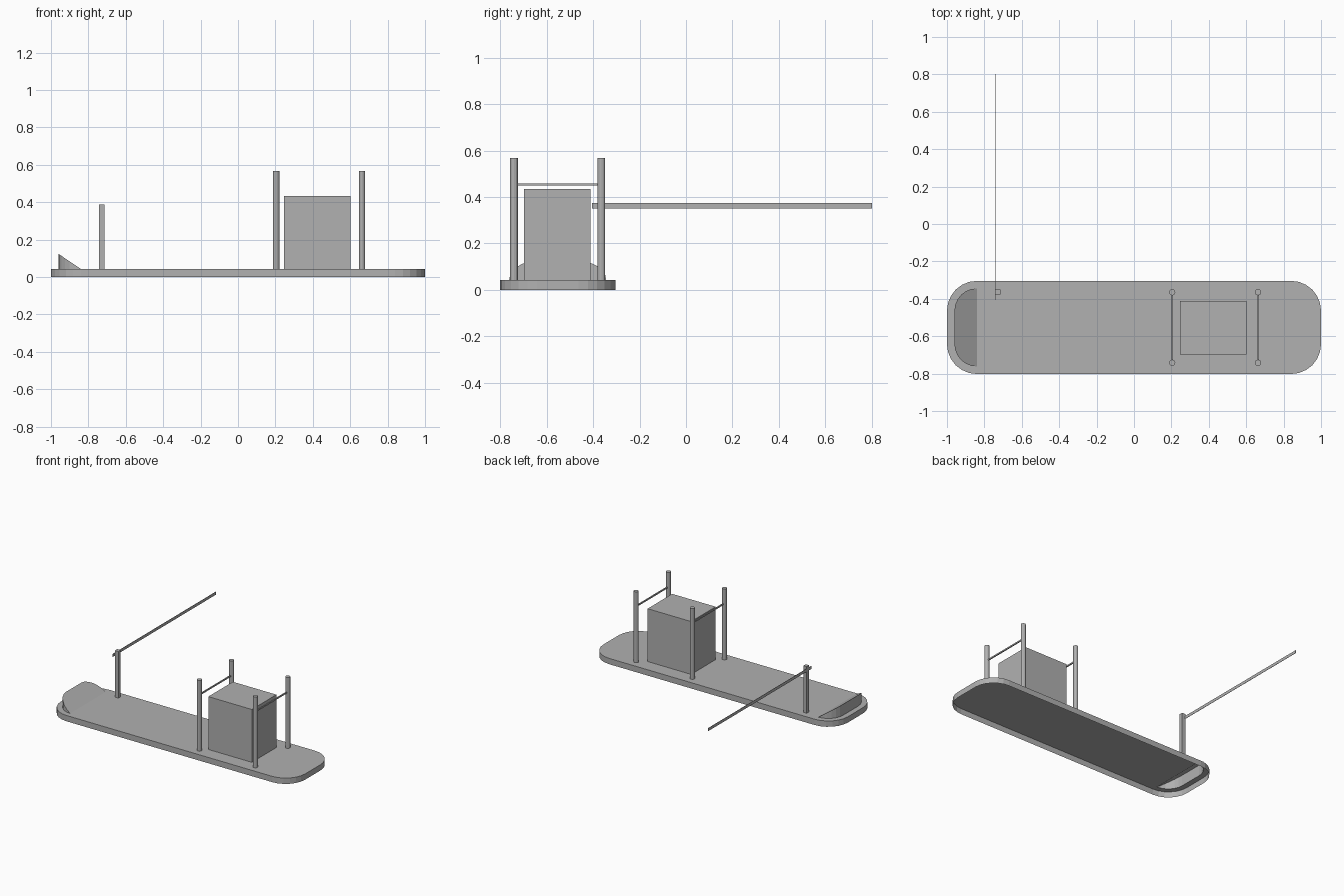
import bpy, bmesh
from math import sin, cos, pi

if "Cube" in bpy.data.objects:
    bpy.data.objects.remove(bpy.data.objects["Cube"])

DECK = 0.043                      # deck height
Y0, Y1 = -0.802, -0.304           # deck sides

GREY = bpy.data.materials.new("dark_grey")
GREY.diffuse_color = (0.44, 0.44, 0.44, 1)
GREY.use_nodes = True
GREY.node_tree.nodes["Principled BSDF"].inputs["Base Color"].default_value = GREY.diffuse_color


def finish(bm, name):
    me = bpy.data.meshes.new(name)
    bm.to_mesh(me)
    bm.free()
    me.materials.append(GREY)
    ob = bpy.data.objects.new(name, me)
    bpy.context.collection.objects.link(ob)
    return ob


def box(name, x0, x1, y0, y1, z0, z1):
    bm = bmesh.new()
    bmesh.ops.create_cube(bm, size=1)
    for v in bm.verts:
        v.co = ((x0 + x1) / 2 + v.co.x * (x1 - x0),
                (y0 + y1) / 2 + v.co.y * (y1 - y0),
                (z0 + z1) / 2 + v.co.z * (z1 - z0))
    return finish(bm, name)


def arc(cx, cy, r, a0, n=6):
    """Quarter circle starting at angle a0."""
    return [(cx + r * cos(a0 + pi / 2 * i / n), cy + r * sin(a0 + pi / 2 * i / n))
            for i in range(n + 1)]


def loop(bm, pts):
    vs = [bm.verts.new(p) for p in pts]
    es = [bm.edges.new((vs[i - 1], vs[i])) for i in range(len(vs))]
    return vs, es


# Hull: rounded deck, open underneath, with a raised sloping bow lip
R, INSET = 0.16, 0.04
outline = (arc(1 - R, Y1 - R, R, 0) + arc(-1 + R, Y1 - R, R, pi / 2)
           + arc(-1 + R, Y0 + R, R, pi) + arc(1 - R, Y0 + R, R, 1.5 * pi))
r = R - INSET
lip = arc(-1 + R, Y1 - R, r, pi / 2) + arc(-1 + R, Y0 + R, r, pi)

bm = bmesh.new()
top, top_edges = loop(bm, [(x, y, DECK) for x, y in outline])
base, lip_edges = loop(bm, [(x, y, DECK) for x, y in lip])
bmesh.ops.triangle_fill(bm, edges=top_edges + lip_edges, use_beauty=True, normal=(0, 0, 1))
low = [bm.verts.new((x, y, 0)) for x, y in outline]
for i in range(len(top)):
    bm.faces.new((top[i - 1], low[i - 1], low[i], top[i]))
# lip: height grows towards the bow end
rise = [base[0]] + [bm.verts.new((x, y, DECK + (-1 + R - x) / r * 0.081))
                    for x, y in lip[1:-1]] + [base[-1]]
for i in range(len(base) - 1):
    quad = [base[i], base[i + 1], rise[i + 1], rise[i]]
    bm.faces.new(list(dict.fromkeys(quad)))
bm.faces.new(rise)
bmesh.ops.recalc_face_normals(bm, faces=bm.faces)
bm.normal_update()
if sum(f.normal.z * f.calc_area() for f in bm.faces) < 0:
    bmesh.ops.reverse_faces(bm, faces=bm.faces)
finish(bm, "hull")

# Cabin
box("cabin", 0.246, 0.602, -0.698, -0.411, DECK, 0.434)

# Corner posts with a crossbar between each pair
PY = (-0.742, -0.365)
for end, x in (("front", 0.204), ("rear", 0.663)):
    for side, y in zip(("left", "right"), PY):
        bpy.ops.mesh.primitive_cylinder_add(vertices=12, radius=0.017, depth=0.567 - DECK,
                                            location=(x, y, (0.567 + DECK) / 2))
        post = bpy.context.object
        post.name = f"post_{end}_{side}"
        post.data.materials.append(GREY)
    box(f"crossbar_{end}", x - 0.004, x + 0.004, PY[0] + 0.01, PY[1] - 0.01, 0.449, 0.459)

# Tiller post and long steering pole
box("tiller_post", -0.743, -0.715, -0.377, -0.350, DECK, 0.388)
box("steering_pole", -0.7435, -0.7415, -0.405, 0.802, 0.351, 0.373)
